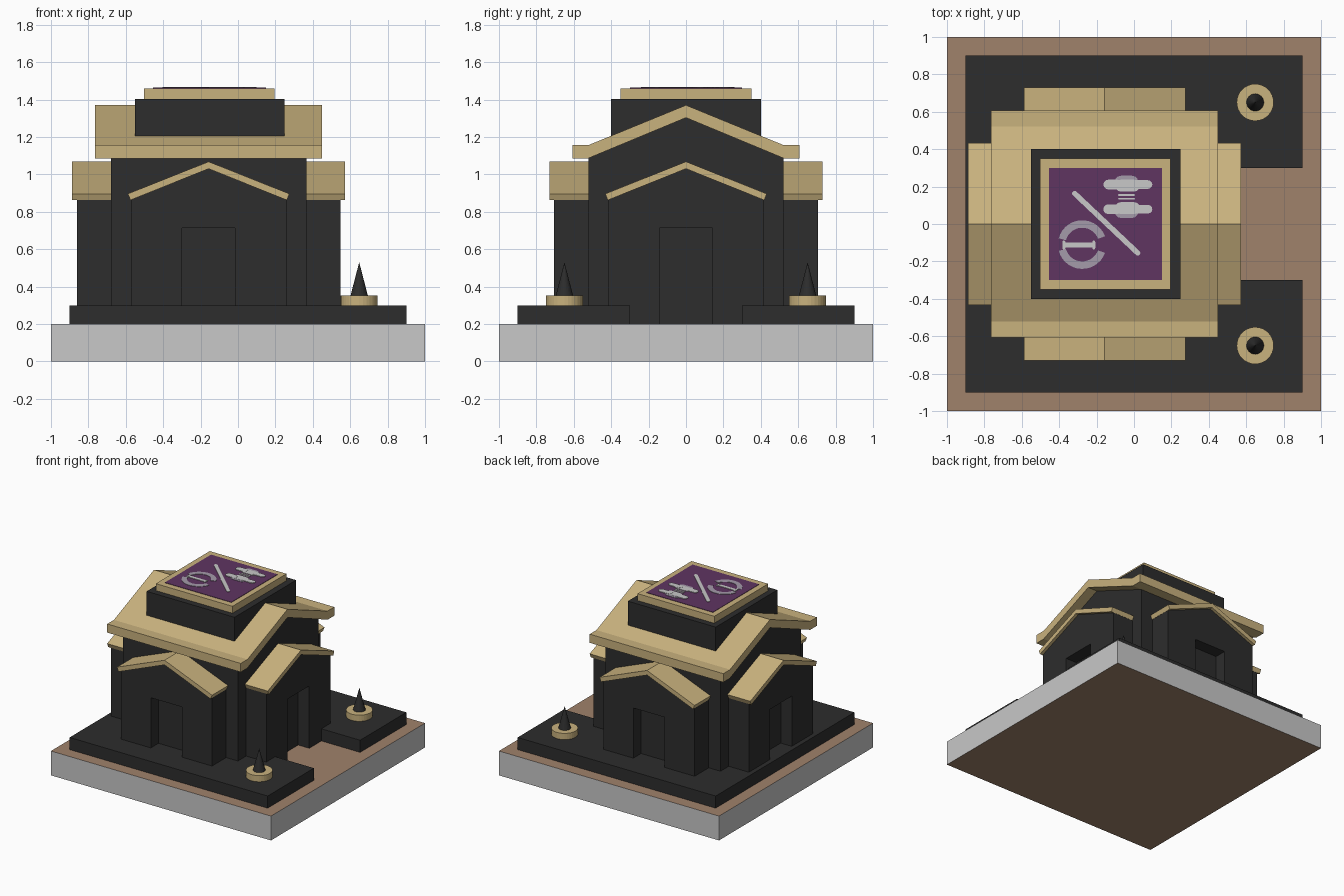
import bpy, bmesh, math
from mathutils import Vector, Matrix

if "Cube" in bpy.data.objects:
    bpy.data.objects.remove(bpy.data.objects["Cube"])

CX = -0.157  # the building sits left of centre


def material(name, r, g, b):
    m = bpy.data.materials.new(name)
    m.diffuse_color = (r, g, b, 1)
    m.use_nodes = True
    m.node_tree.nodes["Principled BSDF"].inputs["Base Color"].default_value = m.diffuse_color
    return m


DARK = material("charcoal", 0.026, 0.026, 0.026)
GOLD = material("gold", 0.584, 0.445, 0.208)
BROWN = material("earth_brown", 0.352, 0.223, 0.147)
GREY = material("light_grey", 0.578, 0.578, 0.578)
PURPLE = material("purple", 0.115, 0.035, 0.120)
MAUVE = material("mauve_grey", 0.376, 0.328, 0.402)


def finish(name, bm, *mats):
    bmesh.ops.recalc_face_normals(bm, faces=bm.faces[:])
    me = bpy.data.meshes.new(name)
    bm.to_mesh(me)
    bm.free()
    for m in mats:
        me.materials.append(m)
    ob = bpy.data.objects.new(name, me)
    bpy.context.collection.objects.link(ob)
    return ob


def extrude(name, pts, vec, mat, matrix=Matrix()):
    """Closed outline of 3D points pushed along vec."""
    bm = bmesh.new()
    face = bm.faces.new([bm.verts.new(p) for p in pts])
    res = bmesh.ops.extrude_face_region(bm, geom=[face], use_keep_orig=True)
    moved = [v for v in res["geom"] if isinstance(v, bmesh.types.BMVert)]
    bmesh.ops.translate(bm, verts=moved, vec=Vector(vec))
    bm.transform(matrix)
    return finish(name, bm, mat)


def plan(name, pts, z0, z1, mat):
    return extrude(name, [(x, y, z0) for x, y in pts], (0, 0, z1 - z0), mat)


def box(name, x0, x1, y0, y1, z0, z1, mat):
    return plan(name, [(x0, y0), (x1, y0), (x1, y1), (x0, y1)], z0, z1, mat)


def mirrored(half):
    """Right half of a profile, completed with its left half."""
    return half + [(-u, z) for u, z in reversed(half) if u > 1e-6]


def wing_part(name, half, d0, d1, mat, k):
    """Front-facing (u, z) profile from distance d0 to d1, turned k quarter turns."""
    m = Matrix.Translation((CX, 0, 0)) @ Matrix.Rotation(k * math.pi / 2, 4, 'Z')
    return extrude(name, [(u, -d0, z) for u, z in mirrored(half)], (0, d0 - d1, 0), mat, m)


# Ground slab: grey sides, brown top and bottom
slab = box("ground_slab", -1, 1, -1, 1, 0, 0.2, GREY)
slab.data.materials.append(BROWN)
for p in slab.data.polygons:
    p.material_index = 1 if abs(p.normal.z) > 0.5 else 0

# Plinth with an entrance notch on the right
plan("plinth", [(-0.9, -0.9), (0.9, -0.9), (0.9, -0.3), (0.44, -0.3), (0.44, 0.3),
                (0.9, 0.3), (0.9, 0.9), (-0.9, 0.9)], 0.2, 0.3, DARK)

# Central hall and its gabled roof with flat eaves (ridge along x)
wing_part("hall_walls", [(0.522, 0.2), (0.522, 1.09), (0, 1.305)], -0.522, 0.522, DARK, 1)
wing_part("hall_roof", [(0, 1.303), (0.522, 1.086), (0.607, 1.086), (0.607, 1.157),
                        (0.52, 1.157), (0, 1.37)], -0.607, 0.607, GOLD, 1)

# Four gabled porches with recessed doorways
for k, side in enumerate(("front", "right", "back", "left")):
    gable = [(0.415, 0.2), (0.415, 0.865), (0, 1.032)]
    wing_part(side + "_porch_core", gable, 0.51, 0.605, DARK, k)
    # facade outline with the door opening cut up from the floor
    facade = [(0.142, 0.712), (0.142, 0.2)] + gable
    wing_part(side + "_porch_facade", facade, 0.605, 0.705, DARK, k)
    wing_part(side + "_porch_roof", [(0, 1.03), (0.418, 0.862), (0.432, 0.896), (0, 1.068)],
              0.51, 0.73, GOLD, k)

# Roof block, frame and panel
box("roof_block", -0.55, 0.248, -0.4, 0.4, 1.2, 1.403, DARK)
box("panel_frame", -0.502, 0.195, -0.35, 0.35, 1.403, 1.46, GOLD)
box("panel", -0.455, 0.15, -0.3, 0.3, 1.458, 1.463, PURPLE)


# Abstract inlay pattern on the panel
def strip(name, a, b, w, mat, z=1.467):
    a, b = Vector(a), Vector(b)
    d = (b - a).normalized()
    ang = math.atan2(d.y, d.x)
    pts = []
    for c, start in ((b, -90), (a, 90)):  # rounded ends
        for i in range(7):
            t = ang + math.radians(start + 30 * i)
            pts.append((c.x + w * math.cos(t), c.y + w * math.sin(t)))
    plan(name, pts, 1.462, z, mat)


def arc(name, cx, cy, r0, r1, a0, a1, mat, n=14):
    ts = [math.radians(a0 + (a1 - a0) * i / n) for i in range(n + 1)]
    pts = [(cx + r1 * math.cos(t), cy + r1 * math.sin(t)) for t in ts]
    pts += [(cx + r0 * math.cos(t), cy + r0 * math.sin(t)) for t in reversed(ts)]
    plan(name, pts, 1.462, 1.466, mat)


strip("inlay_diagonal", (-0.317, 0.163), (0.02, -0.155), 0.014, GREY)
arc("inlay_arc_upper", -0.277, -0.11, 0.09, 0.13, 20, 165, MAUVE)
arc("inlay_arc_lower", -0.277, -0.11, 0.09, 0.13, 195, 340, MAUVE)
strip("inlay_short_bar", (-0.37, -0.112), (-0.22, -0.112), 0.013, GREY)
for x in (-0.375, -0.215):
    strip("inlay_bar_end", (x, -0.128), (x, -0.096), 0.008, GREY, 1.468)
for s in (-1, 1):
    y = 0.145
    strip("inlay_lobe_shade", (-0.07, y + s * 0.08), (-0.01, y + s * 0.08), 0.033, MAUVE, 1.466)
    strip("inlay_lobe_inner", (-0.07, y + s * 0.06), (0.0, y + s * 0.06), 0.032, GREY)
    strip("inlay_lobe_outer", (0.0, y + s * 0.066), (0.075, y + s * 0.066), 0.023, GREY, 1.468)
    strip("inlay_lobe_head", (-0.138, y + s * 0.066), (-0.09, y + s * 0.066), 0.026, GREY, 1.468)
    strip("inlay_link", (-0.08, y + s * 0.01), (0.0, y + s * 0.01), 0.005, GREY)


# Two braziers: gold dish and dark spike
def cone(name, x, y, r0, r1, z0, z1, mat, n):
    bm = bmesh.new()
    bmesh.ops.create_cone(bm, cap_ends=True, segments=n, radius1=r0, radius2=r1, depth=z1 - z0,
                          matrix=Matrix.Translation((x, y, (z0 + z1) / 2)))
    return finish(name, bm, mat)


for s, side in ((-1, "front"), (1, "back")):
    cone(side + "_brazier_dish", 0.648, s * 0.65, 0.099, 0.099, 0.3, 0.351, GOLD, 32)
    cone(side + "_brazier_spike", 0.648, s * 0.65, 0.048, 0.0, 0.345, 0.53, DARK, 24)
